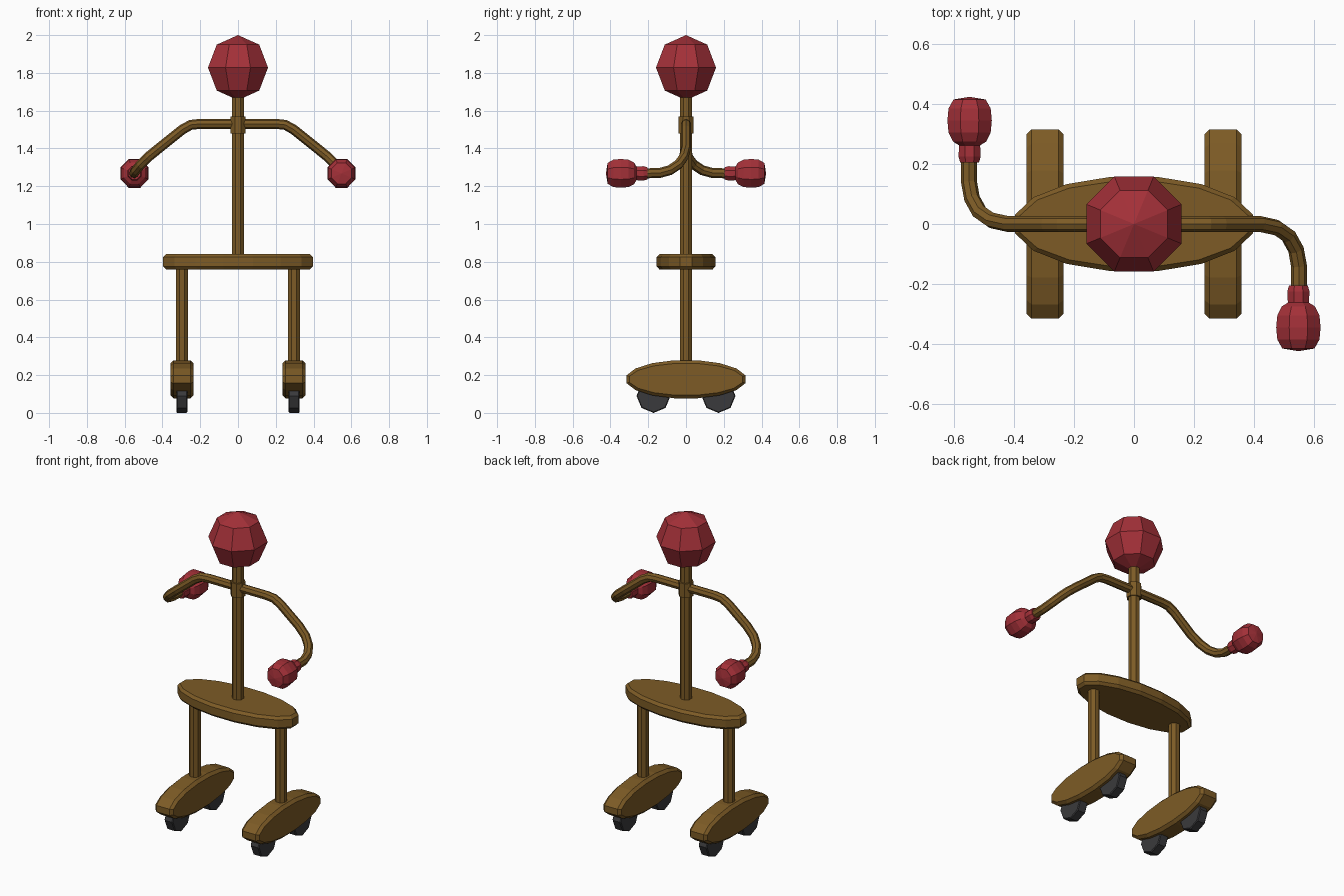
import bpy, bmesh, math
from mathutils import Matrix, Vector

if "Cube" in bpy.data.objects:
    bpy.data.objects.remove(bpy.data.objects["Cube"])


def material(name, rgb):
    m = bpy.data.materials.new(name)
    m.diffuse_color = (*rgb, 1)
    m.use_nodes = True
    m.node_tree.nodes["Principled BSDF"].inputs["Base Color"].default_value = m.diffuse_color
    return m


WOOD = material("brown wood", (0.205, 0.105, 0.019))
RED = material("red padding", (0.37, 0.030, 0.040))
RUBBER = material("dark rubber", (0.042, 0.042, 0.045))

UPRIGHT = Matrix.Identity(4)
FORWARD = Matrix.Rotation(math.pi / 2, 4, 'X')            # local z -> -y
SIDEWAYS = Matrix(((0, 0, 1, 0), (1, 0, 0, 0), (0, 1, 0, 0), (0, 0, 0, 1)))  # local z -> x


def stack(name, rings, n, mat, loc=(0, 0, 0), turn=UPRIGHT, half_step=True):
    """Skin a stack of elliptical rings (rx, ry, height)."""
    bm = bmesh.new()
    off = math.pi / n if half_step else 0
    loops = []
    for rx, ry, h in rings:
        loops.append([bm.verts.new((rx * math.cos(off + math.tau * i / n),
                                    ry * math.sin(off + math.tau * i / n), h))
                      for i in range(n)])
    for a, b in zip(loops, loops[1:]):
        for i in range(n):
            j = (i + 1) % n
            bm.faces.new((a[i], a[j], b[j], b[i]))
    bm.faces.new(loops[0][::-1])
    bm.faces.new(loops[-1])
    bmesh.ops.remove_doubles(bm, verts=bm.verts, dist=1e-5)
    bmesh.ops.recalc_face_normals(bm, faces=bm.faces)
    bm.transform(Matrix.Translation(Vector(loc)) @ turn)
    me = bpy.data.meshes.new(name)
    bm.to_mesh(me)
    bm.free()
    me.materials.append(mat)
    ob = bpy.data.objects.new(name, me)
    bpy.context.collection.objects.link(ob)
    return ob


def slab(a, b, half, c):
    """Chamfered elliptical disc profile."""
    return [(a - c, b - c, -half), (a, b, -half + c), (a, b, half - c), (a - c, b - c, half)]


def rod(r, z0, z1):
    return [(r, r, z0), (r, r, z1)]


def tube(name, points, r, mat):
    cu = bpy.data.curves.new(name, 'CURVE')
    cu.dimensions = '3D'
    cu.bevel_depth = r
    cu.bevel_resolution = 2
    cu.use_fill_caps = True
    sp = cu.splines.new('POLY')
    sp.points.add(len(points) - 1)
    for p, co in zip(sp.points, points):
        p.co = (*co, 1)
    tmp = bpy.data.objects.new(name + "_path", cu)
    me = bpy.data.meshes.new_from_object(tmp)
    bpy.data.objects.remove(tmp)
    me.materials.clear()
    me.materials.append(mat)
    for f in me.polygons:
        f.use_smooth = False
    bpy.context.collection.objects.link(bpy.data.objects.new(name, me))


# head: coarse ball
R = 0.172
stack("head", [(R * math.sin(t), R * math.sin(t), -R * math.cos(t))
               for t in (math.pi * k / 4 for k in range(5))], 8, RED, (0, 0, 1.828))

# spine, shoulder collar and hip board
stack("spine", rod(0.034, 0.80, 1.70), 8, WOOD)
stack("shoulder_collar", rod(0.043, 1.48, 1.568), 8, WOOD)
stack("hip_board", slab(0.404, 0.16, 0.04, 0.016), 16, WOOD, (0, 0, 0.80))

ARM = [(0, 0, 1.53), (0.20, 0, 1.53), (0.25, 0, 1.525), (0.295, 0, 1.50), (0.42, 0, 1.40),
       (0.475, -0.012, 1.355), (0.515, -0.04, 1.315), (0.54, -0.085, 1.285),
       (0.55, -0.14, 1.27), (0.55, -0.22, 1.268)]
GLOVE = [(0.034, 0.205), (0.040, 0.225), (0.038, 0.262), (0.060, 0.275), (0.076, 0.305),
         (0.080, 0.345), (0.076, 0.385), (0.058, 0.415), (0.0, 0.424)]

for side, s in (("right", 1), ("left", -1)):
    # arms swing to opposite sides, so one is the other turned half round
    tube(side + "_arm", [(s * x, s * y, z) for x, y, z in ARM], 0.0265, WOOD)
    half_turn = Matrix.Rotation(0 if s > 0 else math.pi, 4, 'Z')
    stack(side + "_glove", [(r, r * 1.03, h) for r, h in GLOVE], 8, RED,
          (s * 0.548, 0, 1.268), half_turn @ FORWARD)

    # leg, foot board and two wheels
    x = s * 0.297
    stack(side + "_leg", rod(0.034, 0.20, 0.78), 8, WOOD, (x, 0, 0))
    stack(side + "_foot", slab(0.322, 0.1025, 0.0615, 0.017), 16, WOOD, (x, 0, 0.178), SIDEWAYS)
    for end, y in (("front", -0.172), ("back", 0.172)):
        stack(f"{side}_{end}_wheel", slab(0.09, 0.09, 0.029, 0.005), 8, RUBBER,
              (x, y, 0.09), SIDEWAYS, half_step=False)
